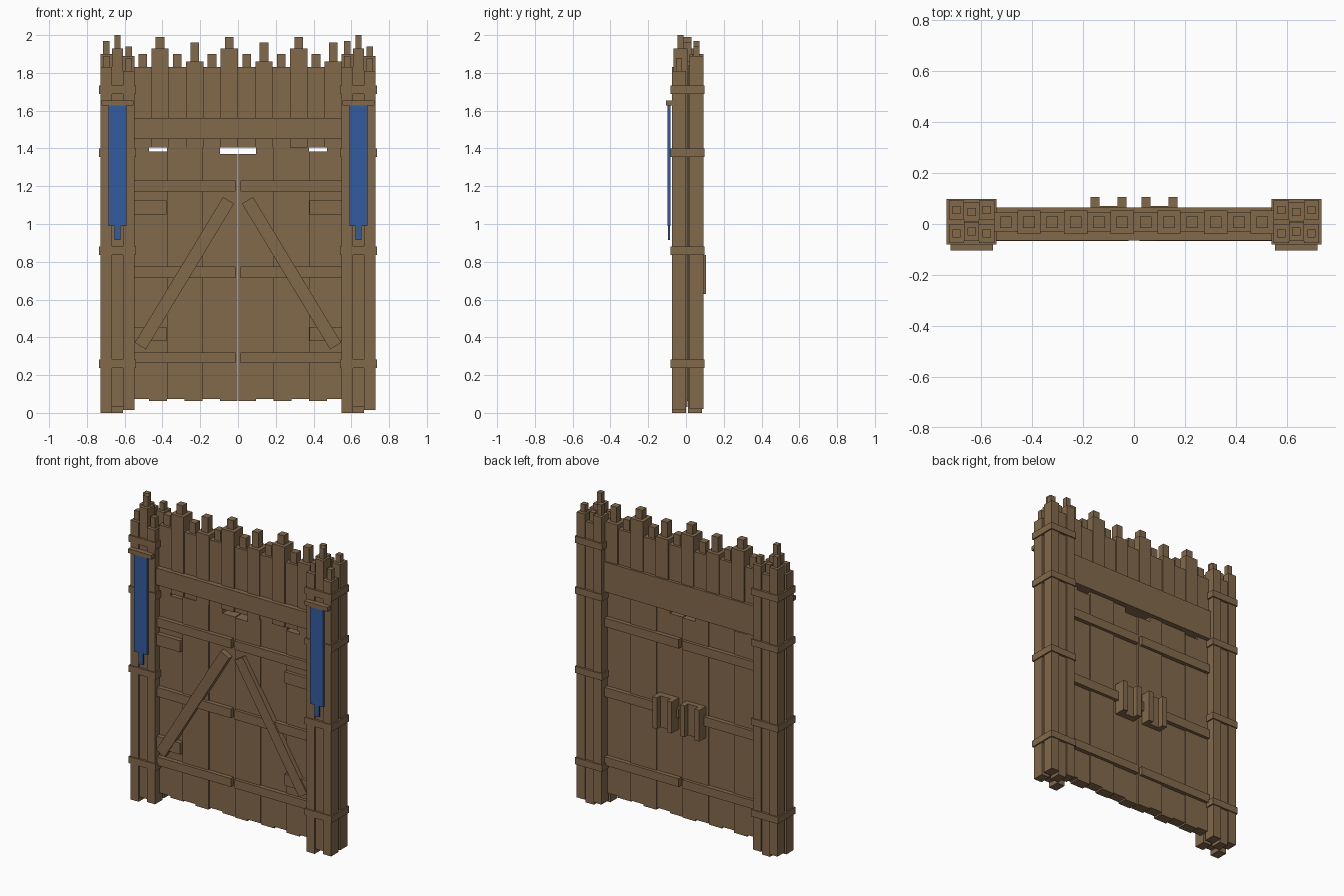
import bpy, bmesh, math
from mathutils import Matrix, Vector

if "Cube" in bpy.data.objects:
    bpy.data.objects.remove(bpy.data.objects["Cube"], do_unlink=True)


def material(name, rgb):
    m = bpy.data.materials.new(name)
    m.use_nodes = True
    m.diffuse_color = (*rgb, 1)
    bsdf = m.node_tree.nodes["Principled BSDF"]
    bsdf.inputs["Base Color"].default_value = (*rgb, 1)
    bsdf.inputs["Roughness"].default_value = 0.9
    return m


WOOD = material("brown wood", (0.225, 0.142, 0.070))
CLOTH = material("blue cloth", (0.034, 0.107, 0.35))


def add_box(bm, x0, x1, y0, y1, z0, z1, turn=0.0):
    """Box between limits, optionally turned about y through its centre."""
    centre = Vector(((x0 + x1) / 2, (y0 + y1) / 2, (z0 + z1) / 2))
    size = Matrix.Diagonal((x1 - x0, y1 - y0, z1 - z0, 1))
    bmesh.ops.create_cube(
        bm, size=1,
        matrix=Matrix.Translation(centre) @ Matrix.Rotation(turn, 4, 'Y') @ size)


def build(name, boxes, mat=WOOD):
    bm = bmesh.new()
    for b in boxes:
        add_box(bm, *b)
    mesh = bpy.data.meshes.new(name)
    bm.to_mesh(mesh)
    bm.free()
    mesh.materials.append(mat)
    ob = bpy.data.objects.new(name, mesh)
    bpy.context.collection.objects.link(ob)
    return ob


def stake(x, y0, y1, width, bottom, top, tip, peg):
    """Squared log with a thinner peg on its top."""
    yc = (y0 + y1) / 2
    return [(x - width / 2, x + width / 2, y0, y1, bottom, top),
            (x - peg / 2, x + peg / 2, yc - peg / 2, yc + peg / 2, top - 0.01, tip)]


# Posts: three columns by two rows of logs, as (bottom, top, peg tip)
FRONT_ROW = [(0.0, 1.83, 1.89), (0.03, 1.93, 2.0), (0.015, 1.81, 1.88)]
BACK_ROW = [(0.02, 1.90, 1.97), (0.0, 1.84, 1.90), (0.02, 1.89, 1.94)]

for side, cx in (("right", -0.638), ("left", 0.638)):
    logs = []
    for i in range(3):
        x = cx + (i - 1) * 0.0595
        inset = 0.008 if i == 1 else 0.0
        b, t, p = FRONT_ROW[i]
        logs += stake(x, -0.075 + inset, inset, 0.0595, b, t, p, 0.033)
        b, t, p = BACK_ROW[i]
        logs += stake(x, 0.018 - inset, 0.092 - inset, 0.0595, b, t, p, 0.033)
    build(side + "_post_logs", logs)

    # Bands wrapped round the post
    build(side + "_post_bands",
          [(cx - 0.098, cx + 0.098, -0.081, 0.099, z - 0.022, z + 0.022)
           for z in (0.26, 0.858, 1.377, 1.71)])

    # Hanging banner with its rail
    build(side + "_banner_rail",
          [(cx - 0.084, cx + 0.084, -0.105, -0.07, 1.627, 1.655)])
    build(side + "_banner",
          [(cx - 0.047, cx + 0.047, -0.099, -0.081, 0.99, 1.635),
           (cx - 0.016, cx + 0.016, -0.096, -0.084, 0.915, 1.0)], CLOTH)

# Palisade above the doors: repeating low, high, low, mid stakes
LOW, HIGH, MID = (1.83, 1.90), (1.93, 1.99), (1.86, 1.96)
PITCH = 1.1 / 12
palisade = []
for i in range(12):
    top, tip = (LOW, HIGH, LOW, MID)[i % 4]
    y0, y1 = (-0.032, 0.046) if i % 2 == 0 else (-0.04, 0.053)
    palisade += stake(-0.55 + (i + 0.5) * PITCH, y0, y1, PITCH, 1.405, top, tip, 0.046)
build("palisade", palisade)

# Lintel beams, front and back
build("front_lintel", [(-0.55, 0.55, -0.065, 0.0, 1.45, 1.56)])
build("back_lintel", [(-0.55, 0.55, 0.01, 0.065, 1.405, 1.60)])

# Double doors, built the same on both sides
for side, s in (("right", -1), ("left", 1)):
    def span(a, b):
        return (a, b) if s > 0 else (-b, -a)

    planks = []
    for i in range(6):
        x0, x1 = max(0.003, i * 0.094), min(0.55, (i + 1) * 0.094)
        step = 0.008 if (i // 2) % 2 == (s > 0) else 0.0
        top = {0: 1.37, 4: 1.385}.get(i, 1.404)
        bottom = 0.062 if i % 2 == 0 else 0.073
        planks.append((*span(x0, x1), -0.036 + step, 0.030 + step, bottom, top))
    build(side + "_door_planks", planks)

    # Cross beams showing on both faces
    build(side + "_door_beams",
          [(*span(0.013, 0.55), -0.056, 0.058, z0, z1)
           for z0, z1 in ((0.265, 0.32), (0.715, 0.775), (1.172, 1.23))])

    # Hinge plates
    build(side + "_door_hinges",
          [(*span(0.378, 0.55), -0.058, -0.02, z0, z0 + 0.075)
           for z0 in (0.38, 1.05)])

    # Diagonal brace
    a, b = Vector((s * 0.05, 0, 1.125)), Vector((s * 0.517, 0, 0.354))
    mid, length = (a + b) / 2, (b - a).length
    angle = math.atan2(a.x - b.x, a.z - b.z)
    build(side + "_door_brace",
          [(mid.x - 0.034, mid.x + 0.034, -0.066, -0.03,
            mid.z - length / 2, mid.z + length / 2, angle)])

    # Channel bracket on the back
    build(side + "_bar_bracket",
          [(*span(0.032, 0.168), 0.025, 0.070, 0.63, 0.835),
           (*span(0.03, 0.064), 0.025, 0.106, 0.63, 0.835),
           (*span(0.136, 0.17), 0.025, 0.106, 0.63, 0.835)])
